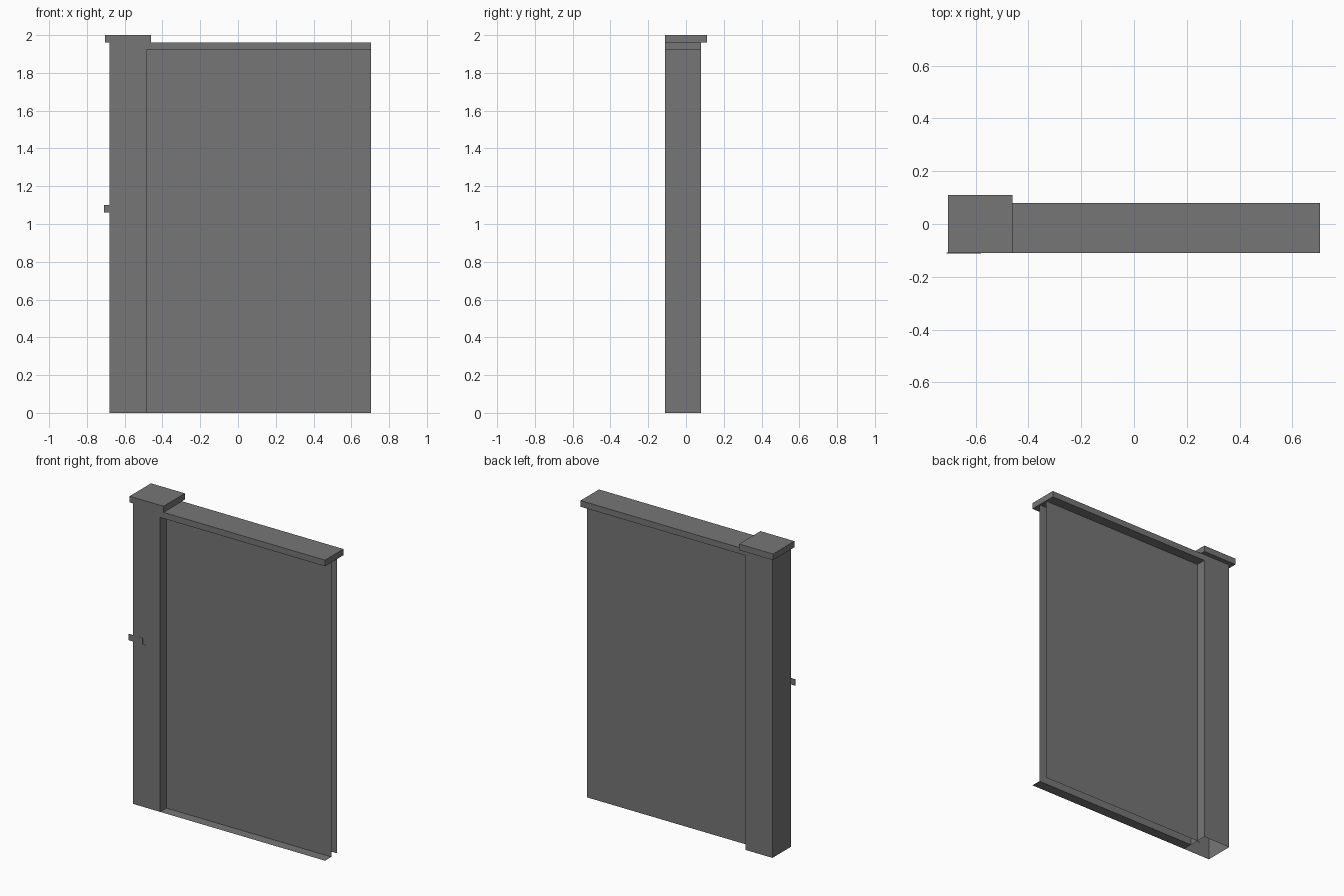
import bpy
import bmesh

cube = bpy.data.objects.get("Cube")
if cube:
    bpy.data.objects.remove(cube, do_unlink=True)

grey = bpy.data.materials.new("mid_grey")
grey.use_nodes = True
colour = (0.18, 0.18, 0.18, 1)
grey.diffuse_color = colour
grey.node_tree.nodes["Principled BSDF"].inputs["Base Color"].default_value = colour

FRONT, BACK = -0.11, 0.08
LEFT, JOIN, RIGHT = -0.68, -0.485, 0.705
BEAM_BOTTOM, BEAM_TOP = 1.92, 1.96


def finish(name, bm):
    mesh = bpy.data.meshes.new(name)
    bm.to_mesh(mesh)
    bm.free()
    mesh.materials.append(grey)
    obj = bpy.data.objects.new(name, mesh)
    bpy.context.collection.objects.link(obj)
    return obj


def box(name, x, y, z, open_bottom=False):
    """Box between pairs of limits, optionally without its underside."""
    bm = bmesh.new()
    bmesh.ops.create_cube(bm, size=1)
    for v in bm.verts:
        v.co = [lim[int(c > 0)] for lim, c in zip((x, y, z), v.co)]
    bm.normal_update()
    if open_bottom:
        under = [f for f in bm.faces if f.normal.z < -0.5]
        bmesh.ops.delete(bm, geom=under, context='FACES')
    return finish(name, bm)


def sheet(name, points):
    bm = bmesh.new()
    bm.faces.new([bm.verts.new(p) for p in points])
    return finish(name, bm)


def upright_sheet(name, y, facing):
    points = [(JOIN, y, 0), (RIGHT, y, 0), (RIGHT, y, BEAM_BOTTOM), (JOIN, y, BEAM_BOTTOM)]
    return sheet(name, points[::facing])


# Hollow post with its overhanging cap
box("post", (LEFT, JOIN), (FRONT, BACK), (0, BEAM_TOP), open_bottom=True)
box("post_cap", (-0.705, -0.46), (FRONT, 0.11), (BEAM_TOP, 2))

# Top beam
box("top_beam", (JOIN, RIGHT), (FRONT, BACK), (BEAM_BOTTOM, BEAM_TOP))

# Two thin wall skins with an open end, and the floor sill
SKIN_FRONT, SKIN_BACK = -0.045, 0.015
upright_sheet("front_panel", SKIN_FRONT, 1)
upright_sheet("back_panel", SKIN_BACK, -1)
sheet("sill", [(JOIN, FRONT, 0), (RIGHT, FRONT, 0), (RIGHT, SKIN_FRONT, 0), (JOIN, SKIN_FRONT, 0)])

# Shallow fittings on the post front
RELIEF = (FRONT - 0.002, FRONT + 0.002)
box("cross_plate", (-0.71, -0.61), RELIEF, (1.06, 1.10))
box("lower_strip", (-0.61, -0.58), RELIEF, (0.09, 1.06))
y = RELIEF[0]
sheet("upper_plate", [(LEFT, y, 1.10), (-0.64, y, 1.10), (-0.64, y, 1.37),
                      (-0.665, y, 1.41), (LEFT, y, 1.41)])
